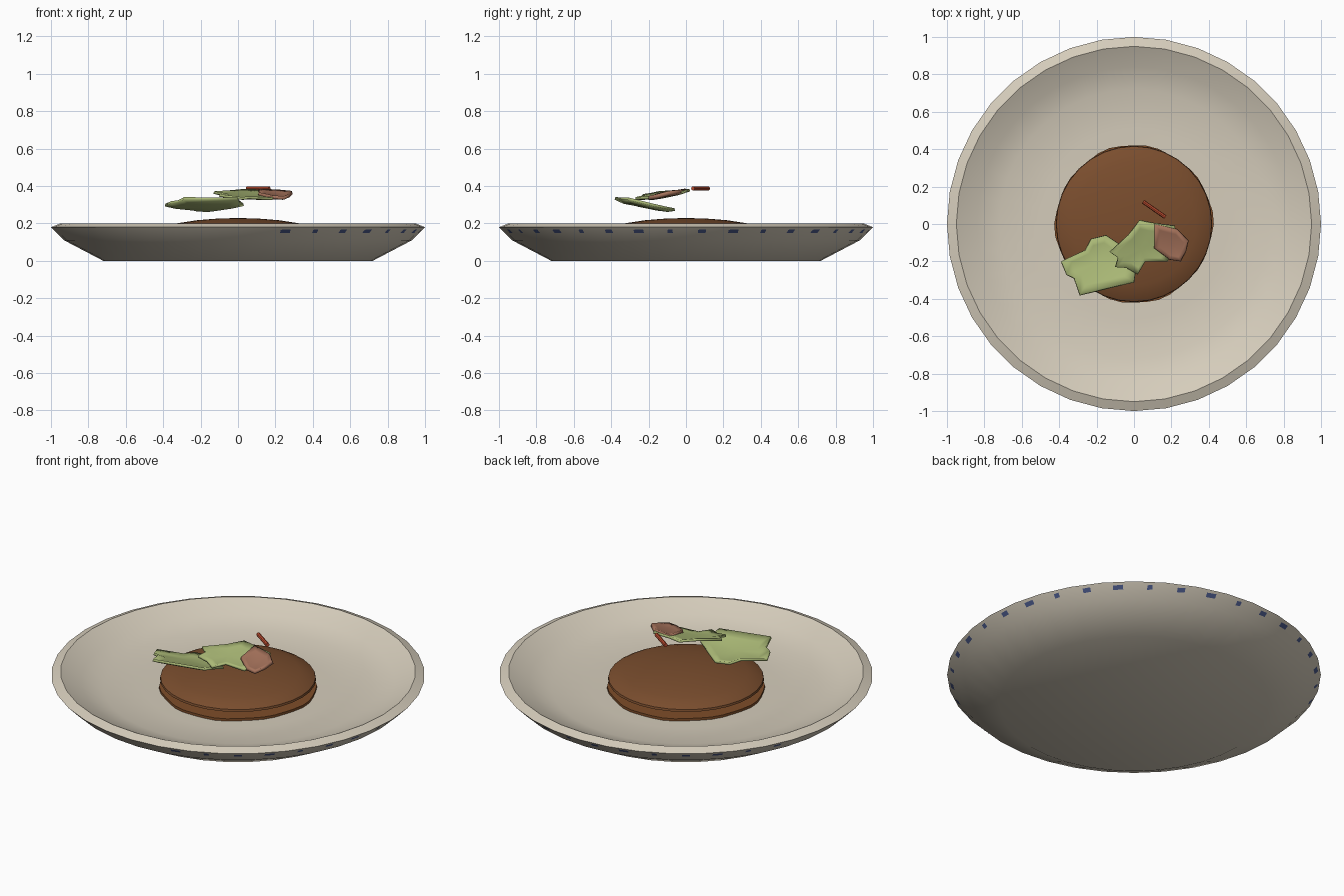
import bpy, bmesh, math
from mathutils import Vector

if "Cube" in bpy.data.objects:
    bpy.data.objects.remove(bpy.data.objects["Cube"])


def material(name, rgb):
    m = bpy.data.materials.new(name)
    m.diffuse_color = (*rgb, 1)
    m.use_nodes = True
    m.node_tree.nodes["Principled BSDF"].inputs["Base Color"].default_value = m.diffuse_color
    return m


CREAM = material("cream_ceramic", (0.67, 0.61, 0.50))
BLUE = material("blue_glaze", (0.07, 0.10, 0.25))
BROWN = material("brown_cake", (0.195, 0.075, 0.027))
SAUCE = material("brown_sauce", (0.21, 0.075, 0.022))
GREEN = material("leaf_green", (0.40, 0.48, 0.18))
PINK = material("dusty_pink", (0.38, 0.17, 0.105))
RED = material("red_stick", (0.52, 0.075, 0.03))


def finish(name, bm, mat, angle=40):
    bmesh.ops.recalc_face_normals(bm, faces=bm.faces)
    me = bpy.data.meshes.new(name)
    bm.to_mesh(me)
    bm.free()
    me.materials.append(mat)
    ob = bpy.data.objects.new(name, me)
    bpy.context.collection.objects.link(ob)
    bpy.ops.object.select_all(action='DESELECT')
    bpy.context.view_layer.objects.active = ob
    ob.select_set(True)
    bpy.ops.object.shade_smooth_by_angle(angle=math.radians(angle))
    return ob


def lathe(name, profile, sides, mat, angle=40, wobble=0.0):
    """Spin (radius, height) points; radius 0 ends become centre points."""
    bm = bmesh.new()
    rings = []
    for r, z in profile:
        if r == 0:
            rings.append([bm.verts.new((0, 0, z))] * sides)
            continue
        ring = []
        for i in range(sides):
            a = math.tau * i / sides
            rr = r + wobble * math.sin(7 * a + 1) * math.cos(3 * a)
            ring.append(bm.verts.new((rr * math.cos(a), rr * math.sin(a), z)))
        rings.append(ring)
    for lo, hi in zip(rings, rings[1:]):
        for i in range(sides):
            j = (i + 1) % sides
            corners = list(dict.fromkeys((lo[i], lo[j], hi[j], hi[i])))
            bm.faces.new(corners)
    return finish(name, bm, mat, angle)


def leaf(name, outline, dip, mat, thick=0.014):
    """Cupped leaf: rim points, an inner ring and a centre, given thickness."""
    bm = bmesh.new()
    pts = [Vector(p) for p in outline]
    mid = sum(pts, Vector()) / len(pts)
    low = Vector((0, 0, dip))
    rim = [bm.verts.new(p) for p in pts]
    ring = [bm.verts.new(mid.lerp(p, 0.72) - low) for p in pts]
    hub = bm.verts.new(mid - low)
    n = len(pts)
    for i in range(n):
        j = (i + 1) % n
        bm.faces.new((rim[i], rim[j], ring[j], ring[i]))
        bm.faces.new((ring[i], ring[j], hub))
    ob = finish(name, bm, mat, 35)
    mod = ob.modifiers.new("thickness", 'SOLIDIFY')
    mod.thickness = thick
    mod.offset = 0
    return ob


# Plate with a flat foot, flared wall and narrow rim
lathe("plate", [(0, 0), (0.72, 0), (0.93, 0.11), (1.0, 0.18), (0.95, 0.20),
                (0.84, 0.145), (0.72, 0.108), (0.5, 0.10), (0, 0.10)], 36, CREAM)

# Blue glaze dabs, one on each outer wall facet
bm = bmesh.new()
for k in range(24):
    a = math.radians(-75 + 10 * k)
    out, side = Vector((math.cos(a), math.sin(a), 0)), Vector((-math.sin(a), math.cos(a), 0))
    half = (0.027, 0.014, 0.021)[k % 3]
    flat = math.cos(math.radians(5))
    corners = []
    for s, z in ((-half, 0.148), (half, 0.15), (half, 0.168), (-half, 0.166)):
        r = (0.93 + z - 0.11) * flat + 0.002
        corners.append(bm.verts.new(out * r + side * s + Vector((0, 0, z))))
    bm.faces.new(corners)
finish("glaze_dabs", bm, BLUE)

# Cake disc with domed top, above a thin uneven pool of sauce
lathe("sauce_pool", [(0, 0.102), (0.42, 0.102), (0.42, 0.116), (0, 0.116)],
      40, SAUCE, wobble=0.008)
lathe("cake", [(0, 0.148), (0.40, 0.148), (0.418, 0.156), (0.415, 0.168), (0.385, 0.184),
               (0.33, 0.20), (0.22, 0.217), (0.11, 0.226), (0, 0.229)], 32, BROWN)

# Large leaf, tilted up towards the front
leaf("large_leaf", [(-0.39, -0.20, 0.298), (-0.26, -0.14, 0.285), (-0.23, -0.08, 0.278),
                    (-0.15, -0.06, 0.274), (-0.09, -0.10, 0.282), (0.03, -0.18, 0.30),
                    (0.01, -0.24, 0.315), (0.0, -0.31, 0.332), (-0.29, -0.38, 0.334),
                    (-0.32, -0.29, 0.318), (-0.36, -0.27, 0.312)], 0.014, GREEN)

# Small leaf, tilted up towards the back
leaf("small_leaf", [(-0.13, -0.15, 0.365), (-0.03, -0.06, 0.372), (0.03, 0.02, 0.378),
                    (0.10, 0.005, 0.376), (0.22, -0.01, 0.368), (0.22, -0.12, 0.345),
                    (0.18, -0.20, 0.332), (0.06, -0.20, 0.338), (0.02, -0.27, 0.334),
                    (-0.04, -0.235, 0.342), (-0.10, -0.23, 0.35), (-0.085, -0.18, 0.358)],
     0.007, GREEN)

# Pink petal lying over the tip of the small leaf
leaf("petal", [(0.11, 0.0, 0.378), (0.23, -0.03, 0.372), (0.29, -0.09, 0.366),
               (0.275, -0.15, 0.350), (0.25, -0.20, 0.338), (0.19, -0.19, 0.340),
               (0.11, -0.13, 0.358)], 0.008, PINK, 0.018)

# Red stick
bm = bmesh.new()
bmesh.ops.create_cone(bm, cap_ends=True, segments=8, radius1=0.011, radius2=0.011, depth=0.145)
stick = finish("red_stick", bm, RED)
run = Vector((0.115, -0.08, 0))
stick.rotation_euler = run.to_track_quat('Z', 'Y').to_euler()
stick.location = (0.108, 0.078, 0.387)
